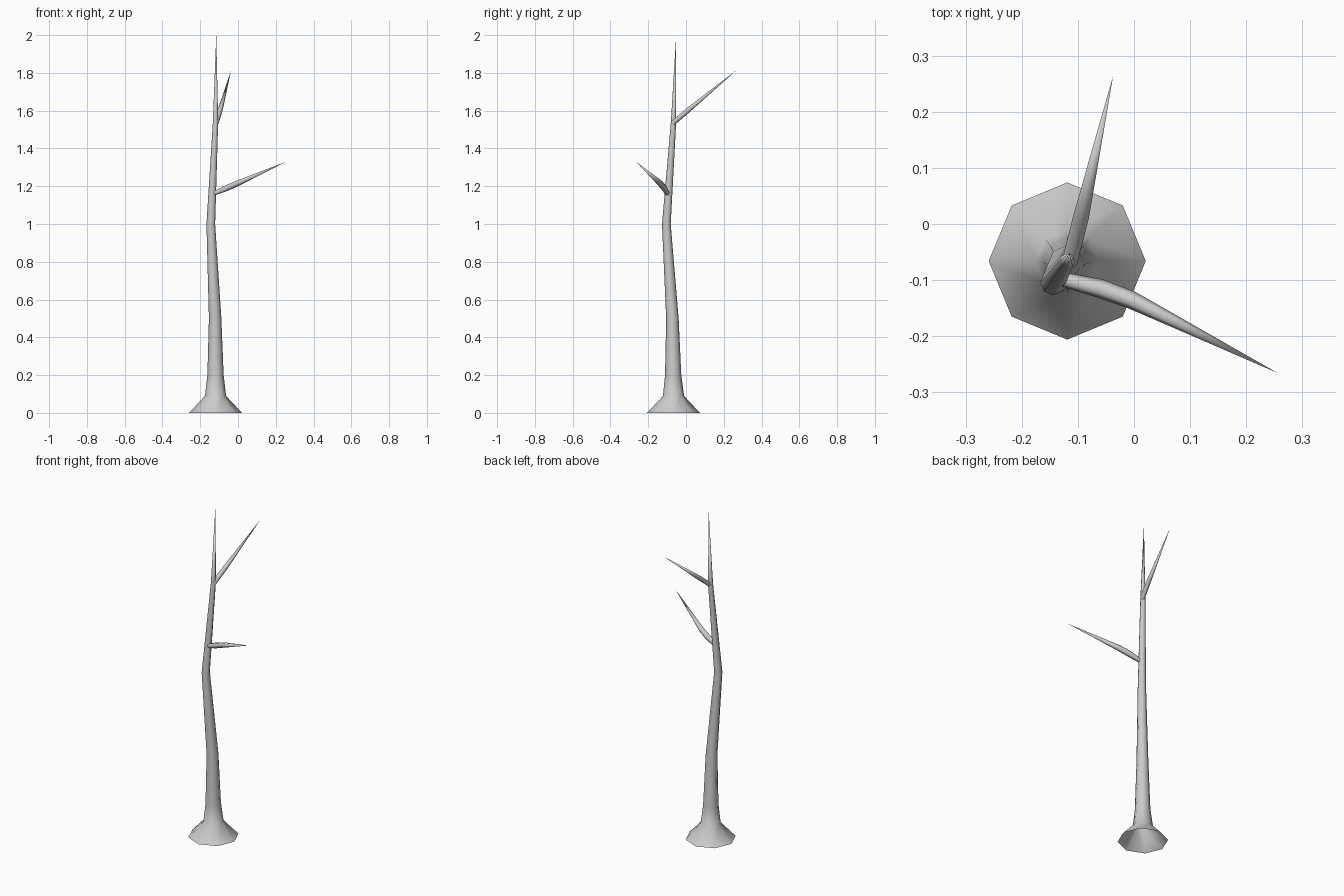
import bpy, bmesh, math
from mathutils import Vector

if "Cube" in bpy.data.objects:
    bpy.data.objects.remove(bpy.data.objects["Cube"])


def limb(name, rings, sides, upright=False):
    """Tapered tube through (x, y, z, radius) rings; radius 0 ends in a point."""
    bm = bmesh.new()
    pts = [Vector(r[:3]) for r in rings]
    loops = []
    for i, p in enumerate(pts):
        r = rings[i][3]
        if r == 0:
            loops.append([bm.verts.new(p)])
            continue
        d = (pts[min(i + 1, len(pts) - 1)] - pts[max(i - 1, 0)]).normalized()
        if upright:
            u, v = Vector((1, 0, 0)), Vector((0, 1, 0))
        else:
            u = Vector((0, 0, 1)).cross(d).normalized()
            v = d.cross(u)
        loops.append([bm.verts.new(p + r * (math.cos(a) * u + math.sin(a) * v))
                      for a in (2 * math.pi * k / sides for k in range(sides))])
    for a, b in zip(loops, loops[1:]):
        for k in range(sides):
            n = (k + 1) % sides
            if len(b) == 1:
                bm.faces.new((a[k], a[n], b[0]))
            else:
                bm.faces.new((a[k], a[n], b[n], b[k]))
    mesh = bpy.data.meshes.new(name)
    bm.to_mesh(mesh)
    bm.free()
    mesh.shade_smooth()
    obj = bpy.data.objects.new(name, mesh)
    bpy.context.collection.objects.link(obj)
    return obj


# Trunk with flared, open foot
limb("trunk", [
    (-0.119, -0.066, 0.00, 0.140),
    (-0.119, -0.066, 0.09, 0.056),
    (-0.119, -0.068, 0.20, 0.043),
    (-0.121, -0.072, 0.50, 0.033),
    (-0.144, -0.104, 1.00, 0.023),
    (-0.119, -0.066, 1.54, 0.014),
    (-0.115, -0.052, 2.00, 0.0)], 8, upright=True)

# Lower branch, bent near its middle
limb("lower_branch", [
    (-0.125, -0.099, 1.163, 0.013),
    (-0.060, -0.115, 1.190, 0.017),
    (-0.005, -0.135, 1.214, 0.016),
    (0.255, -0.265, 1.330, 0.0)], 6)

# Upper branch
limb("upper_branch", [
    (-0.115, -0.068, 1.535, 0.014),
    (-0.094, 0.014, 1.605, 0.014),
    (-0.037, 0.265, 1.812, 0.0)], 6)
